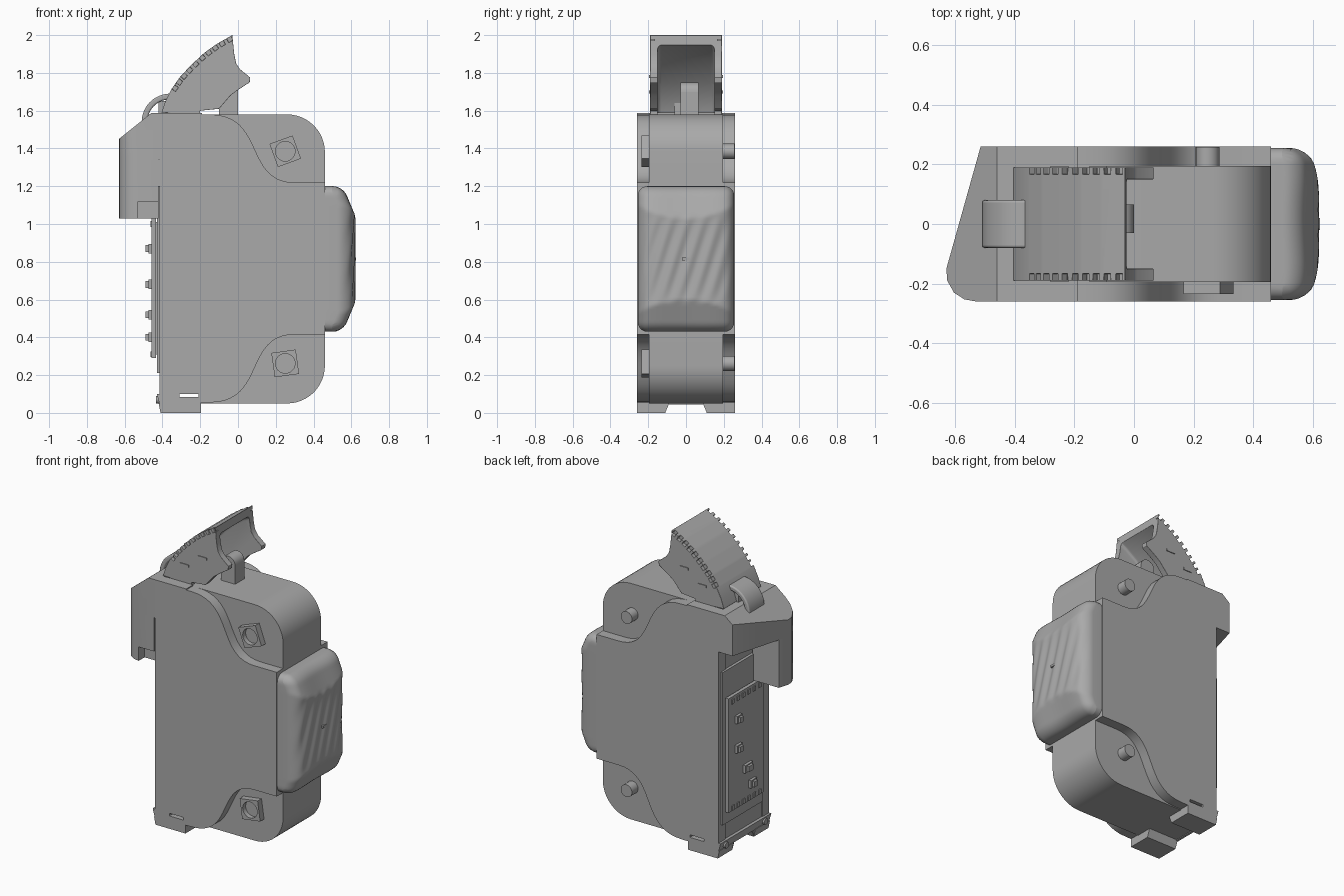
import bpy, bmesh, math
from mathutils import Matrix, Vector

if "Cube" in bpy.data.objects:
    bpy.data.objects.remove(bpy.data.objects["Cube"], do_unlink=True)

grey = bpy.data.materials.new("housing grey")
grey.use_nodes = True
color = (0.4, 0.4, 0.4, 1)
grey.diffuse_color = color
grey.node_tree.nodes["Principled BSDF"].inputs["Base Color"].default_value = color


def finish(name, bm, bevel=0):
    bmesh.ops.recalc_face_normals(bm, faces=bm.faces)
    me = bpy.data.meshes.new(name)
    bm.to_mesh(me)
    bm.free()
    me.materials.append(grey)
    ob = bpy.data.objects.new(name, me)
    bpy.context.collection.objects.link(ob)
    if bevel:
        m = ob.modifiers.new("bevel", "BEVEL")
        m.width, m.segments, m.limit_method = bevel, 3, "ANGLE"
    return ob


def prism(name, pts, lo, hi, axis="y", bevel=0):
    """Extrude a 2D outline along one axis."""
    place = {"y": lambda a, b, c: (a, c, b), "z": lambda a, b, c: (a, b, c),
             "x": lambda a, b, c: (c, a, b)}[axis]
    bm = bmesh.new()
    face = bm.faces.new([bm.verts.new(place(a, b, lo)) for a, b in pts])
    new = bmesh.ops.extrude_face_region(bm, geom=[face])["geom"]
    shift = Vector(place(0, 0, hi - lo))
    bmesh.ops.translate(bm, vec=shift, verts=[v for v in new if isinstance(v, bmesh.types.BMVert)])
    return finish(name, bm, bevel)


def box(name, x, y, z, bevel=0):
    return prism(name, [(x[0], z[0]), (x[1], z[0]), (x[1], z[1]), (x[0], z[1])], *y, bevel=bevel)


def arc(cx, cz, r, a, b, n=12):
    return [(cx + r * math.cos(math.radians(a + (b - a) * i / n)),
             cz + r * math.sin(math.radians(a + (b - a) * i / n))) for i in range(n + 1)]


def cut(ob, *cutters):
    bpy.context.view_layer.objects.active = ob
    for c in cutters:
        m = ob.modifiers.new("cut", "BOOLEAN")
        m.object, m.operation, m.solver = c, "DIFFERENCE", "EXACT"
        bpy.ops.object.modifier_apply(modifier=m.name)
        bpy.data.objects.remove(c, do_unlink=True)


def slot():
    return box("slot_cutter", (-0.31, -0.21), (-0.4, 0.4), (0.083, 0.1))


# Central case with rounded front corners
core = prism("case_core", [(-0.41, 0.05)] + arc(0.26, 0.25, 0.2, -90, 0)
             + arc(0.26, 1.38, 0.2, 0, 90) + [(-0.41, 1.58)], -0.195, 0.195)
cut(core, slot())

# Side plates with S-shaped shoulders
curve = []
for i in range(21):
    t = i / 20
    w = ((1 - t) ** 3, 3 * t * (1 - t) ** 2, 3 * t * t * (1 - t), t ** 3)
    curve.append((sum(a * b for a, b in zip(w, (-0.15, 0.15, 0.03, 0.3))),
                  1.58 * (w[0] + w[1]) + 1.22 * (w[2] + w[3])))
lower = [(x, 1.635 - z) for x, z in reversed(curve)]
outline = ([(-0.415, 0.05), (-0.415, 1.587), (-0.19, 1.587), (-0.19, 1.58)] + curve
           + [(0.46, 1.22), (0.46, 0.415)] + lower)
for name, lo in (("right_side_plate", -0.26), ("left_side_plate", 0.19)):
    cut(prism(name, outline, lo, lo + 0.07), slot())

# Slanted rear cap, cut by a sloping top
footprint = [(-0.4, 0.26), (-0.515, 0.26), (-0.63, -0.15), (-0.627, -0.19), (-0.605, -0.23),
             (-0.57, -0.253), (-0.53, -0.26), (-0.4, -0.26)]
cap = prism("rear_cap", footprint, 1.34, 1.587, "z")
cut(cap, prism("slope_cutter", [(-0.72, 1.378), (-0.46, 1.587), (-0.46, 1.8), (-0.72, 1.8)], -0.4, 0.4))
tab = prism("rear_cap_tab", [(-0.42, -0.08), (-0.61, -0.08)] + footprint[2:-1] + [(-0.42, -0.26)],
            1.03, 1.345, "z")
cut(tab, box("notch_cutter", (-0.53, -0.4), (-0.3, -0.2), (1.0, 1.12)))

# Foot with two tapered pads, toe lip and screws
for s, side in ((-1, "right"), (1, "left")):
    prism(side + "_foot", [(0.26 * s, 0.06), (0.26 * s, 0), (0.11 * s, 0), (0.085 * s, 0.06)],
          -0.41, -0.195, "x")
    prism(side + "_foot_screw", arc(-0.26, 0.18 * s, 0.03, 0, 345, 23), -0.0, 0.03, "z")
    prism(side + "_toe_screw", arc(0.2 * s, 0.07, 0.02, 0, 345, 23), -0.435, -0.4, "x")
prism("toe_lip", [(-0.4, 0.045), (-0.415, 0.045), (-0.43, 0.1), (-0.4, 0.1)], -0.26, 0.26)
for s in (-1, 1):
    prism("toe_corner", [(-0.4, 0), (-0.41, 0), (-0.42, 0.05), (-0.4, 0.05)],
          *sorted((0.11 * s, 0.26 * s)))

# Rear circuit board with components and edge teeth
box("board_frame", (-0.428, -0.4), (-0.17, 0.235), (0.21, 1.2))
box("circuit_board", (-0.457, -0.434), (-0.14, 0.215), (0.29, 1.03))
box("board_spacer", (-0.44, -0.42), (-0.12, 0.19), (0.31, 1.01))
for y, z, w in ((0.125, 0.87, 0.025), (0.125, 0.68, 0.028), (0.03, 0.52, 0.04), (-0.02, 0.4, 0.03)):
    box("component_base", (-0.475, -0.45), (y - w, y + w), (z - 0.025, z + 0.025))
    box("component_top", (-0.49, -0.47), (y - w * 0.6, y + w * 0.6), (z - 0.018, z + 0.018))
for z in (0.31, 1.0):
    for i in range(6):
        y = -0.1 + i * 0.055
        box("edge_tooth", (-0.463, -0.45), (y - 0.012, y + 0.012), (z - 0.015, z + 0.015))

# Fasteners: square nuts on one side, round pins on the other
for z, turn in ((1.385, 20), (0.262, 8)):
    nut = prism("square_nut", arc(0.25, z, 0.092, 45 + turn, 315 + turn, 3), -0.235, -0.19)
    cut(nut, prism("nut_cutter", arc(0.25, z, 0.052, 0, 345, 23), -0.3, -0.205))
    prism("round_pin", arc(0.247, z, 0.04, 0, 345, 23), 0.18, 0.258)

# Front cushion: rounded height field with diagonal ripples
HW, HH, R, MID = 0.255, 0.385, 0.05, 0.815


def samples(half, n):
    edge = [half - R + R * math.sin(math.pi / 2 * i / 6) for i in range(1, 7)]
    flat = [-(half - R) + 2 * (half - R) * i / n for i in range(n + 1)]
    return [-e for e in reversed(edge)] + flat + edge


def cushion_point(y, z):
    ey, ez = max(abs(y) - HW + R, 0), max(abs(z) - HH + R, 0)
    e = math.hypot(ey, ez)
    if e > R:
        y -= math.copysign(ey * (1 - R / e), y)
        z -= math.copysign(ez * (1 - R / e), z)
        e = R
    v = y / HW
    x = 0.622 - 0.045 * v ** 4 - 0.42 * max(0, abs(z) - 0.215 - 0.07 * v * v)
    fade = max(0, 1 - (abs(z) / 0.24) ** 4) * max(0, 1 - v ** 4)
    x += 0.005 * fade * (math.sin(2 * math.pi * (y - 0.32 * z) / 0.085) - 1)
    return x - R + math.sqrt(max(R * R - e * e, 0)), y, z + MID


bm = bmesh.new()
ys, zs = samples(HW, 50), samples(HH, 50)
grid = [[bm.verts.new(cushion_point(y, z)) for y in ys] for z in zs]
for r0, r1 in zip(grid, grid[1:]):
    for i in range(len(ys) - 1):
        bm.faces.new((r0[i], r0[i + 1], r1[i + 1], r1[i]))
rim = bmesh.ops.extrude_edge_only(bm, edges=[e for e in bm.edges if e.is_boundary])["geom"]
for v in rim:
    if isinstance(v, bmesh.types.BMVert):
        v.co.x = 0.455
bmesh.ops.remove_doubles(bm, verts=bm.verts, dist=0.0003)
bmesh.ops.holes_fill(bm, edges=[e for e in bm.edges if e.is_boundary], sides=0)
finish("front_cushion", bm)
box("cushion_mark", (0.61, 0.624), (-0.02, 0.02), (0.808, 0.822))

# Hollow thumb lever on top
back = [(-0.405, 1.59), (-0.385, 1.65), (-0.355, 1.71), (-0.31, 1.775), (-0.25, 1.84),
        (-0.18, 1.905), (-0.11, 1.955), (-0.03, 2.0)]
front = [(-0.02, 1.9), (-0.01, 1.85), (0.01, 1.82), (0.065, 1.775), (0.062, 1.75),
         (0, 1.71), (-0.04, 1.68), (-0.1, 1.61), (-0.2, 1.6), (-0.2, 1.58)]
lever = prism("lever", back + front, -0.19, 0.19)
hollow = [(x + 0.045, z - 0.03) for x, z in back]
cut(lever, prism("hollow_cutter", [(-0.35, 1.5)] + hollow + [(0.2, 1.97), (0.2, 1.5)], -0.15, 0.15, bevel=0.02))

# Grip grooves along the lever's rear edges
for s in (-1, 1):
    for (x0, z0), (x1, z1) in zip(back[2:-1], back[3:]):
        for f in (0.25, 0.75):
            bm = bmesh.new()
            place = (Matrix.Translation((x0 + (x1 - x0) * f, 0.192 * s, z0 + (z1 - z0) * f))
                     @ Matrix.Rotation(-math.atan2(z1 - z0, x1 - x0), 4, "Y")
                     @ Matrix.Diagonal((0.026, 0.05, 0.05, 1)))
            bmesh.ops.create_cube(bm, size=1, matrix=place)
            cut(lever, finish("groove_cutter", bm))
    for x, z in ((-0.25, 1.7), (-0.12, 1.78)):
        box("lever_side_mark", (x - 0.03, x + 0.03), sorted((0.185 * s, 0.195 * s)), (z - 0.008, z + 0.008))
m = lever.modifiers.new("bevel", "BEVEL")
m.width, m.segments, m.limit_method = 0.008, 2, "ANGLE"

# Stop post inside the lever and the rear loop
prism("stop_post", [(0, 1.57), (0, 1.7)] + arc(-0.05, 1.7, 0.05, 0, 180) + [(-0.1, 1.57)], -0.03, 0.065)
prism("rear_loop", arc(-0.36, 1.54, 0.15, 85, 190) + arc(-0.36, 1.54, 0.12, 190, 85), -0.08, 0.08, bevel=0.008)
box("loop_root", (-0.42, -0.33), (-0.06, 0.06), (1.56, 1.65))

# Smooth rounded surfaces, keep hard edges
for ob in bpy.context.scene.objects:
    ob.select_set(ob.type == "MESH")
bpy.context.view_layer.objects.active = core
bpy.ops.object.shade_smooth_by_angle(angle=math.radians(30))
